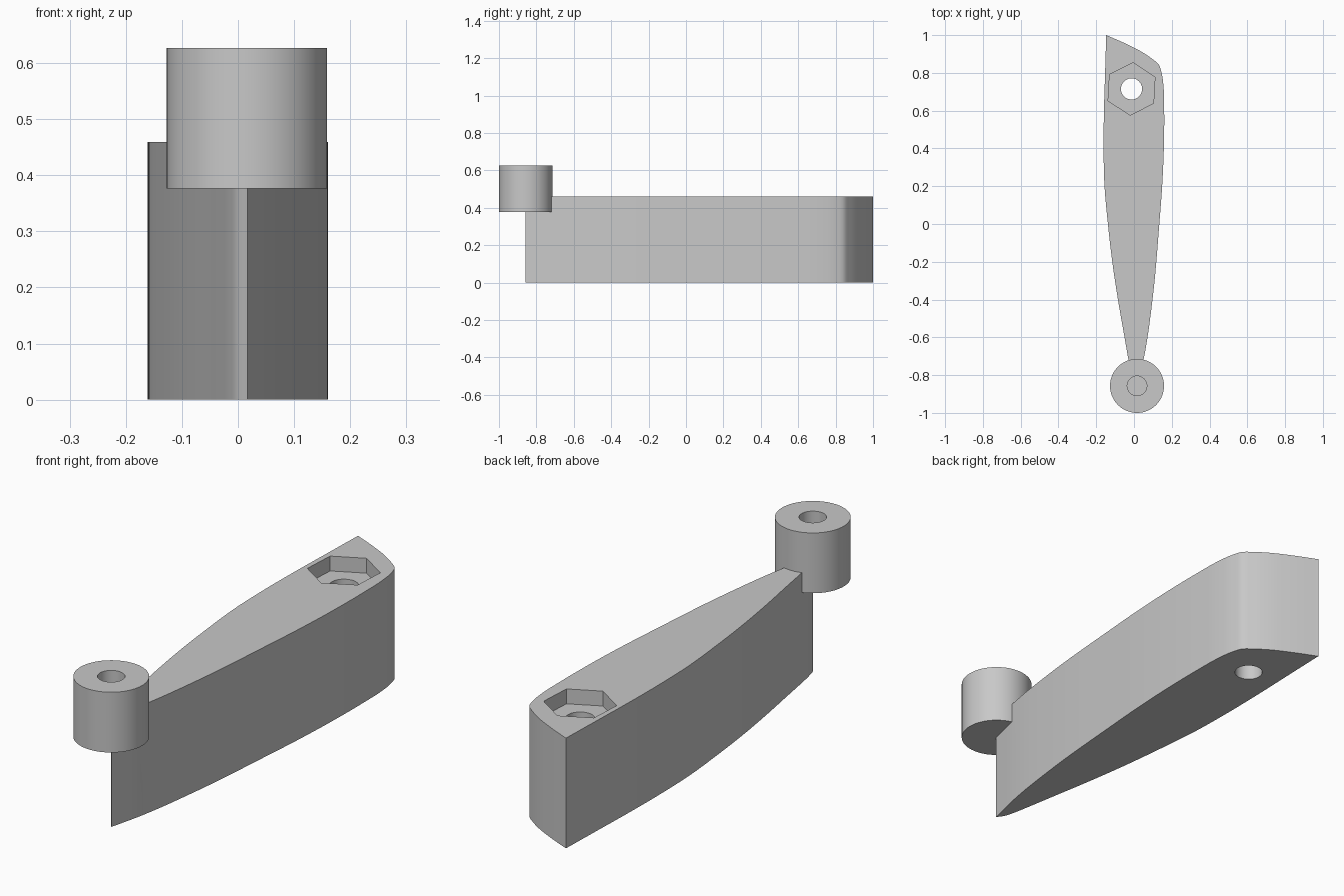
import bpy, bmesh, math
from mathutils import Vector

if "Cube" in bpy.data.objects:
    bpy.data.objects.remove(bpy.data.objects["Cube"])

grey = bpy.data.materials.new("plain grey")
grey.diffuse_color = (0.58, 0.58, 0.58, 1)
grey.use_nodes = True
grey.node_tree.nodes["Principled BSDF"].inputs["Base Color"].default_value = grey.diffuse_color


def prism(name, pts, z0, z1):
    """Upright prism from a counter-clockwise outline."""
    bm = bmesh.new()
    face = bm.faces.new([bm.verts.new((x, y, z0)) for x, y in pts])
    new = bmesh.ops.extrude_face_region(bm, geom=[face])["geom"]
    bmesh.ops.translate(bm, vec=(0, 0, z1 - z0),
                        verts=[g for g in new if isinstance(g, bmesh.types.BMVert)])
    bmesh.ops.recalc_face_normals(bm, faces=bm.faces)
    mesh = bpy.data.meshes.new(name)
    bm.to_mesh(mesh)
    bm.free()
    mesh.materials.append(grey)
    obj = bpy.data.objects.new(name, mesh)
    bpy.context.collection.objects.link(obj)
    return obj


def ring(cx, cy, r, n, start=0.0):
    return [(cx + r * math.cos(start + math.tau * i / n),
             cy + r * math.sin(start + math.tau * i / n)) for i in range(n)]


def spline(pts, steps=6):
    """Smooth curve through the points, last point left out."""
    p = [Vector(q) for q in pts]
    p = [2 * p[0] - p[1]] + p + [2 * p[-1] - p[-2]]
    out = []
    for a, b, c, d in zip(p, p[1:], p[2:], p[3:]):
        # knots spaced by chord length, so uneven points stay smooth
        t1 = (b - a).length
        t2 = t1 + (c - b).length
        t3 = t2 + (d - c).length
        for i in range(steps):
            t = t1 + (t2 - t1) * i / steps
            a1 = a.lerp(b, t / t1)
            a2 = b.lerp(c, (t - t1) / (t2 - t1))
            a3 = c.lerp(d, (t - t2) / (t3 - t2))
            b1 = a1.lerp(a2, t / t2)
            b2 = a2.lerp(a3, (t - t1) / (t3 - t1))
            out.append(tuple(b1.lerp(b2, (t - t1) / (t2 - t1))))
    return out


def combine(target, tool, operation):
    mod = target.modifiers.new(operation, 'BOOLEAN')
    mod.operation = operation
    mod.solver = 'EXACT'
    mod.object = tool
    bpy.context.view_layer.objects.active = target
    bpy.ops.object.modifier_apply(modifier=mod.name)
    bpy.data.objects.remove(tool, do_unlink=True)


# Lever arm: right flank from the tip round to the back corner, then left flank
right = [(0.017, -0.858), (0.05, -0.72), (0.098, -0.4), (0.134, 0.0), (0.149, 0.2),
         (0.158, 0.4), (0.160, 0.6), (0.157, 0.72), (0.146, 0.80), (0.130, 0.845),
         (0.095, 0.875), (0.04, 0.912), (-0.04, 0.953), (-0.147, 1.0)]
left = [(-0.147, 1.0), (-0.153, 0.8), (-0.159, 0.6), (-0.161, 0.4), (-0.156, 0.2),
        (-0.138, 0.0), (-0.115, -0.2), (-0.085, -0.4), (-0.050, -0.6),
        (-0.029, -0.72), (-0.015, -0.79), (-0.003, -0.83), (0.017, -0.858)]
arm = prism("lever_arm", spline(right) + spline(left), 0.0, 0.459)

# Round knob on the tip with a blind hole
combine(arm, prism("knob", ring(0.016, -0.857, 0.143, 64), 0.376, 0.627), 'UNION')
combine(arm, prism("knob_hole", ring(0.016, -0.857, 0.052, 48), 0.44, 0.7), 'DIFFERENCE')

# Hexagonal nut pocket and bolt hole through the arm
combine(arm, prism("nut_pocket", ring(-0.013, 0.715, 0.139, 6, math.radians(-33.2)),
                   0.397, 0.55), 'DIFFERENCE')
combine(arm, prism("bolt_hole", ring(-0.013, 0.715, 0.056, 48), -0.1, 0.55), 'DIFFERENCE')

bpy.ops.object.select_all(action='DESELECT')
arm.select_set(True)
bpy.context.view_layer.objects.active = arm
bpy.ops.object.shade_smooth_by_angle(angle=math.radians(30))
